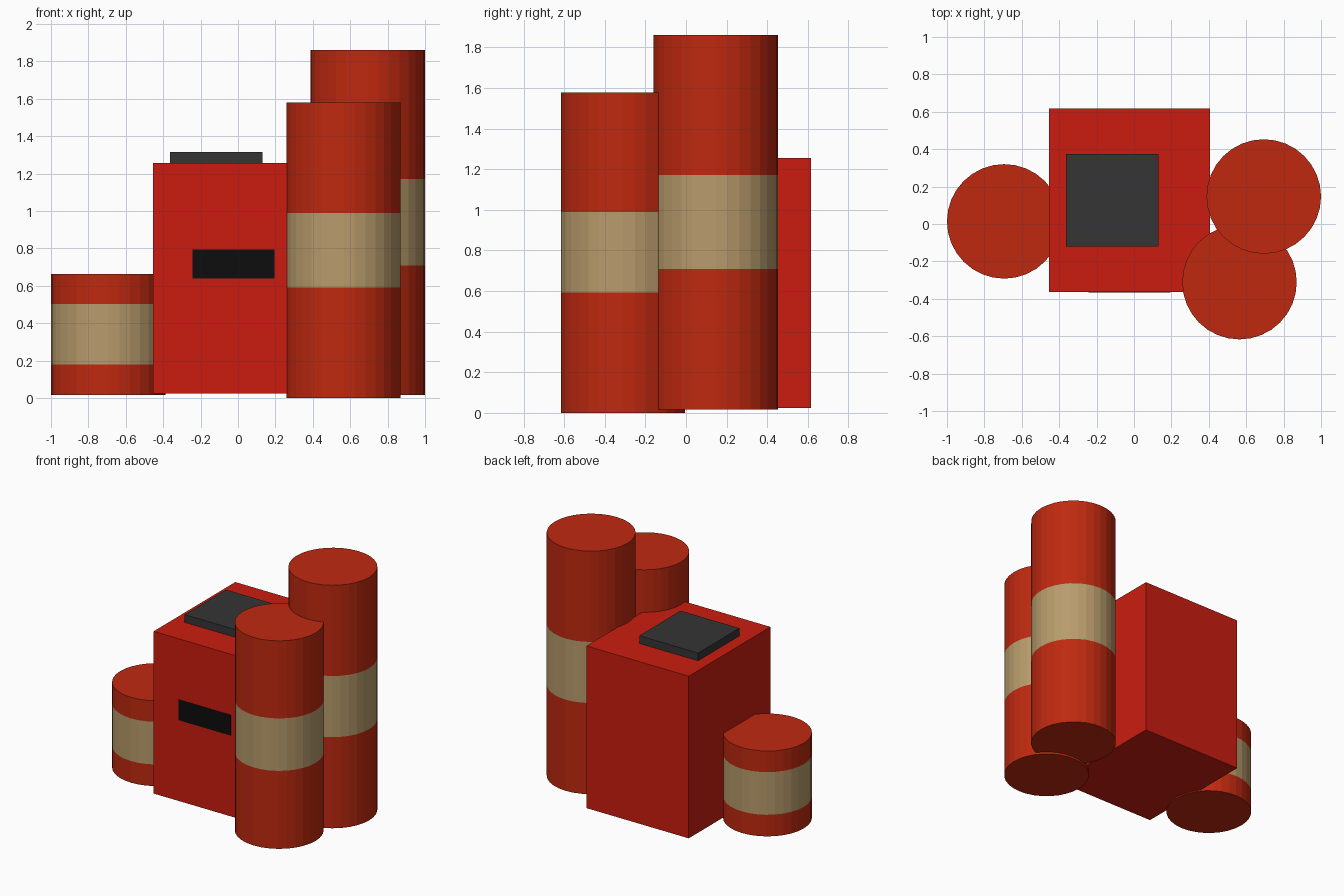
import bpy, bmesh
from math import cos, sin, tau

if "Cube" in bpy.data.objects:
    bpy.data.objects.remove(bpy.data.objects["Cube"])


def material(name, color):
    m = bpy.data.materials.new(name)
    m.diffuse_color = (*color, 1)
    m.use_nodes = True
    m.node_tree.nodes["Principled BSDF"].inputs["Base Color"].default_value = m.diffuse_color
    return m


RED = material("box_red", (0.60, 0.012, 0.005))
RUST = material("barrel_red", (0.52, 0.022, 0.005))
TAN = material("band_tan", (0.48, 0.33, 0.15))
GREY = material("dark_grey", (0.035, 0.035, 0.035))
BLACK = material("black", (0.004, 0.004, 0.004))


def add_object(name, bm, mats):
    bmesh.ops.recalc_face_normals(bm, faces=bm.faces)
    mesh = bpy.data.meshes.new(name)
    bm.to_mesh(mesh)
    bm.free()
    for m in mats:
        mesh.materials.append(m)
    bpy.context.collection.objects.link(bpy.data.objects.new(name, mesh))


def box(name, lo, hi, mat):
    bm = bmesh.new()
    bmesh.ops.create_cube(bm, size=1)
    for v in bm.verts:
        v.co = [(a + b) / 2 + c * (b - a) for a, b, c in zip(lo, hi, v.co)]
    add_object(name, bm, [mat])


def barrel(name, x, y, heights, radius=0.306, sides=32):
    """Capped cylinder whose middle ring of faces is the tan band."""
    bm = bmesh.new()
    rings = [[bm.verts.new((x + radius * cos(tau * i / sides),
                            y + radius * sin(tau * i / sides), z))
              for i in range(sides)] for z in heights]
    for level, (a, b) in enumerate(zip(rings, rings[1:])):
        for i in range(sides):
            j = (i + 1) % sides
            face = bm.faces.new((a[i], a[j], b[j], b[i]))
            face.material_index = 1 if level == 1 else 0
    bm.faces.new(rings[0][::-1])
    bm.faces.new(rings[-1])
    add_object(name, bm, [RUST, TAN])


# Main box with its lid and front slot
box("main_box", (-0.455, -0.363, 0.025), (0.405, 0.617, 1.256), RED)
box("lid", (-0.364, -0.12, 1.24), (0.13, 0.375, 1.315), GREY)
box("front_slot", (-0.242, -0.367, 0.64), (0.194, -0.33, 0.795), BLACK)

# Banded barrels: bottom, band bottom, band top, top
barrel("left_barrel", -0.694, 0.014, (0.016, 0.18, 0.504, 0.664))
barrel("front_right_barrel", 0.564, -0.311, (0.0, 0.592, 0.99, 1.579))
barrel("back_right_barrel", 0.694, 0.147, (0.016, 0.708, 1.172, 1.861))
